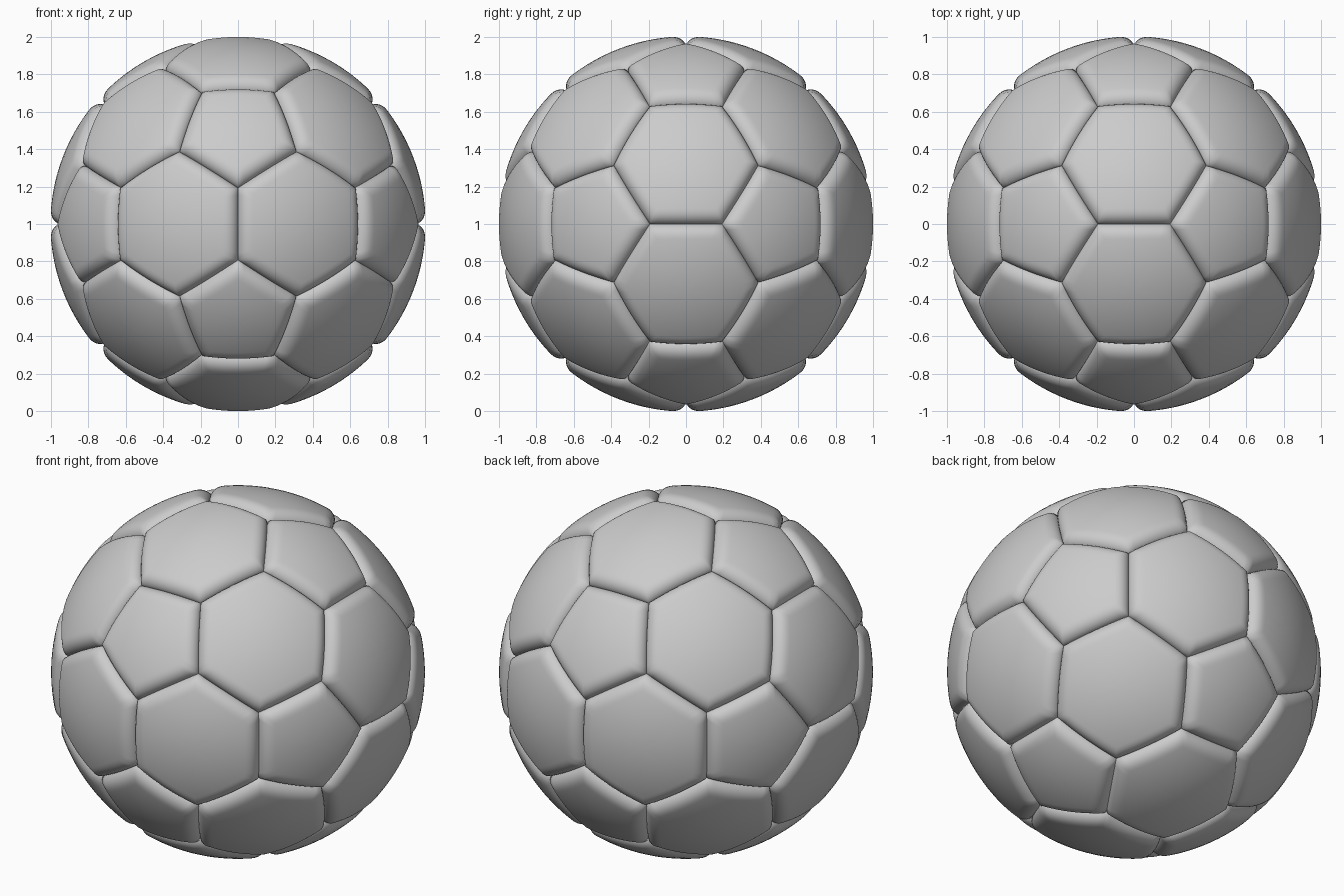
import bpy, math
from mathutils import Vector

if "Cube" in bpy.data.objects:
    bpy.data.objects.remove(bpy.data.objects["Cube"])

PHI = (1 + math.sqrt(5)) / 2
R_SEAM, R_TOP, BAND = 0.953, 1.003, 0.085   # seam radius, panel radius, rounded edge width
SEG = 10                                    # subdivisions per panel side

# Icosahedron corners; cutting them off gives the 12 pentagons and 20 hexagons
ico = []
for a in (-1, 1):
    for b in (-PHI, PHI):
        ico += [Vector((0, b, a)), Vector((a, 0, b)), Vector((b, a, 0))]


def near(p, q):
    return abs((p - q).length - 2) < 0.01


def ordered(points):
    """Sort the corners of one panel around its centre, seen from outside."""
    c = sum(points, Vector()) / len(points)
    n = c.normalized()
    u = (points[0] - c).normalized()
    v = n.cross(u)
    return sorted(points, key=lambda p: math.atan2((p - c).dot(v), (p - c).dot(u)))


def third(p, q):
    return (p + (q - p) / 3).normalized()


pentagons = [ordered([third(p, q) for q in ico if near(p, q)]) for p in ico]
hexagons = []
for i, p in enumerate(ico):
    for j in range(i + 1, 12):
        for k in range(j + 1, 12):
            q, r = ico[j], ico[k]
            if near(p, q) and near(q, r) and near(p, r):
                hexagons.append(ordered([third(s, t) for s in (p, q, r)
                                         for t in (p, q, r) if s is not t]))


def radius(d):
    """Pillow profile: steep at the seam, rolling over to the ball surface."""
    t = min(d / BAND, 1)
    return R_SEAM + (R_TOP - R_SEAM) * (1 - (1 - t) ** 2.4) ** 0.7


def add_panels(name, panels):
    verts, faces = [], []
    for corners in panels:
        n = len(corners)
        c = sum(corners, Vector()) / n
        apothem = ((corners[0] + corners[1]) / 2 - c).length
        rim = [corners[i].lerp(corners[(i + 1) % n], j / SEG)
               for i in range(n) for j in range(SEG)]
        m = len(rim)
        depths = [BAND * (i / 10) ** 1.6 for i in range(11)]
        depths += [BAND + (apothem - BAND) * i / 6 for i in range(1, 6)]
        base = len(verts)
        # concentric rings from the seam inward
        for d in depths:
            s = 1 - d / apothem
            verts += [c.lerp(p, s).normalized() * radius(d) for p in rim]
        for k in range(len(depths) - 1):
            a, b = base + k * m, base + (k + 1) * m
            for i in range(m):
                j = (i + 1) % m
                faces.append((a + i, a + j, b + j, b + i))
        # centre fan
        verts.append(c.normalized() * R_TOP)
        last = base + (len(depths) - 1) * m
        faces += [(last + i, last + (i + 1) % m, len(verts) - 1) for i in range(m)]
    mesh = bpy.data.meshes.new(name)
    mesh.from_pydata([v + Vector((0, 0, 1)) for v in verts], [], faces)
    mesh.polygons.foreach_set("use_smooth", [True] * len(mesh.polygons))
    mesh.update()
    obj = bpy.data.objects.new(name, mesh)
    bpy.context.collection.objects.link(obj)


add_panels("pentagon_panels", pentagons)
add_panels("hexagon_panels", hexagons)
